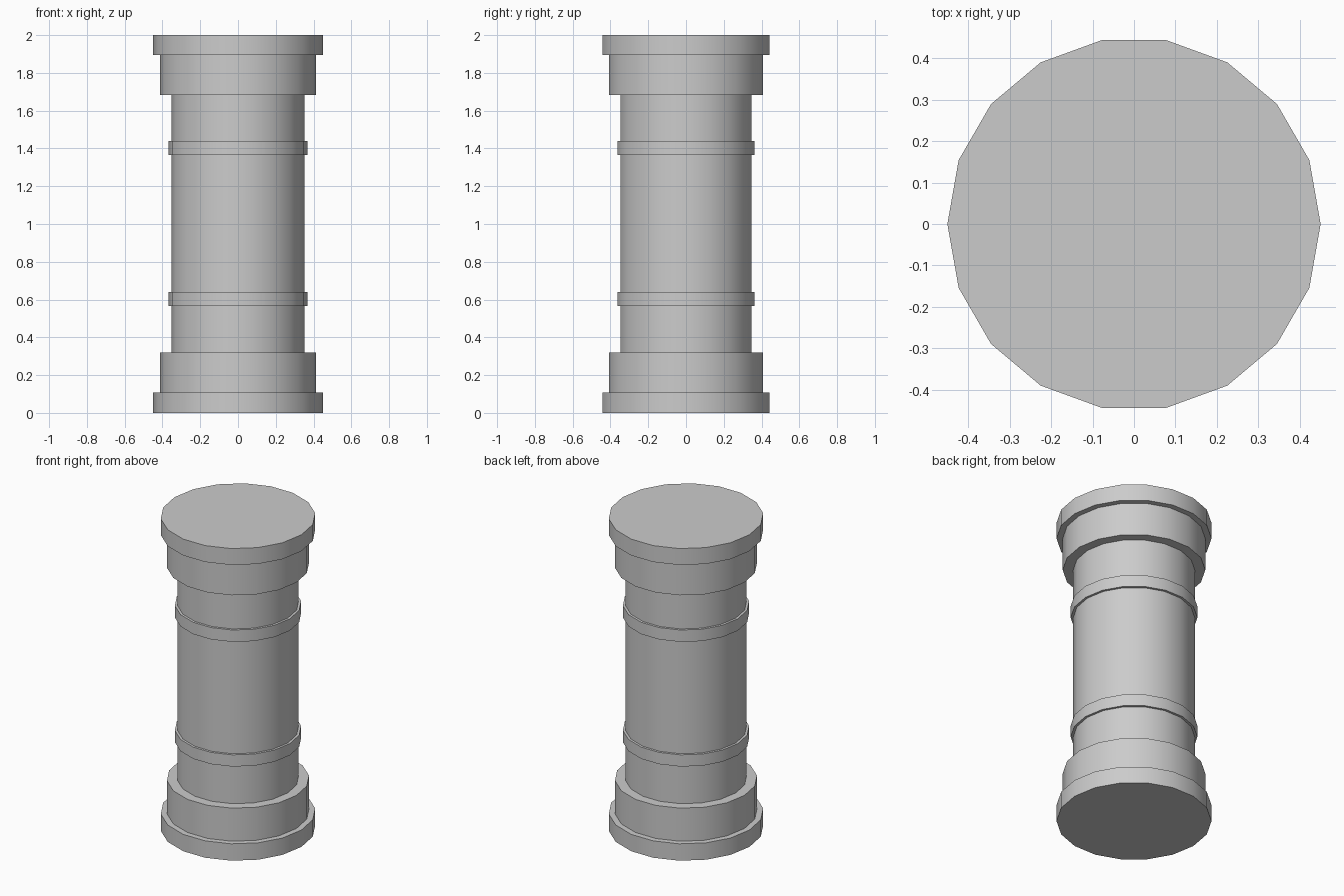
import bpy, math

if "Cube" in bpy.data.objects:
    bpy.data.objects.remove(bpy.data.objects["Cube"])

SIDES = 18


def drum(name, radius, z0, z1):
    # 18-sided disc with a corner on the +x axis
    bpy.ops.mesh.primitive_cylinder_add(
        vertices=SIDES, radius=radius, depth=z1 - z0,
        location=(0, 0, (z0 + z1) / 2), rotation=(0, 0, math.pi / 2))
    ob = bpy.context.object
    ob.name = name
    bpy.ops.object.shade_smooth_by_angle(angle=math.radians(30))
    return ob


# Central shaft
drum("shaft", 0.353, 0.32, 1.684)

# Raised bands around the shaft
drum("lower_band", 0.368, 0.565, 0.64)
drum("upper_band", 0.368, 1.364, 1.44)

# Stepped base
drum("base_plate", 0.45, 0.0, 0.108)
drum("base_collar", 0.414, 0.108, 0.32)

# Stepped capital
drum("capital_collar", 0.414, 1.684, 1.895)
drum("capital_plate", 0.45, 1.895, 2.0)
